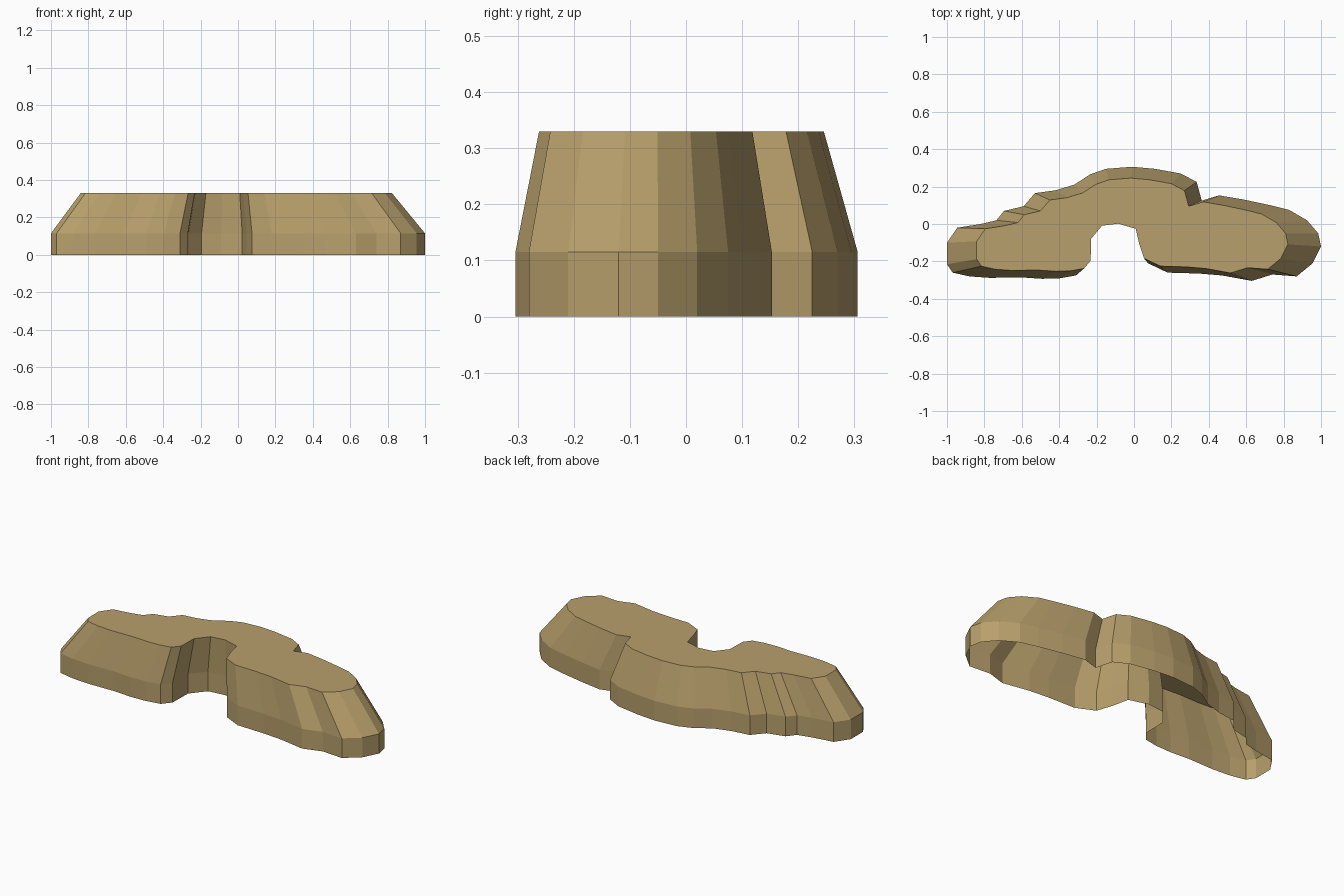
import bpy, bmesh

# Footprint of the mound, clockwise seen from above, starting at the left end
outline = [
    # back edge, left to right
    (-1.00, -0.10), (-0.945, -0.02), (-0.82, 0.00), (-0.735, 0.02), (-0.695, 0.07),
    (-0.59, 0.095), (-0.53, 0.165), (-0.42, 0.18), (-0.32, 0.21), (-0.235, 0.265),
    (-0.15, 0.295), (-0.01, 0.306), (0.11, 0.295), (0.25, 0.27), (0.335, 0.225),
    (0.362, 0.125), (0.455, 0.153), (0.59, 0.13), (0.73, 0.10), (0.83, 0.075),
    # right end
    (0.925, 0.02), (0.985, -0.05), (1.00, -0.12), (0.955, -0.21), (0.87, -0.28),
    # front edge with the inner bay, right to left
    (0.74, -0.27), (0.63, -0.304), (0.47, -0.275), (0.35, -0.265), (0.18, -0.26),
    (0.075, -0.21), (0.045, -0.12), (0.022, -0.02), (-0.09, 0.013), (-0.195, 0.00),
    (-0.265, -0.085), (-0.268, -0.225), (-0.31, -0.275), (-0.395, -0.29),
    (-0.49, -0.293), (-0.61, -0.285), (-0.77, -0.288), (-0.88, -0.28),
    (-0.97, -0.26), (-1.00, -0.215),
]
# Each level: height, scale, shift
levels = [(0.0, 1.0, 0.0), (0.115, 1.0, 0.0), (0.33, 0.832, -0.009)]

bm = bmesh.new()
rings = [[bm.verts.new((x * s + d, y * s + d, z)) for x, y in outline]
         for z, s, d in levels]

# Upright base wall and sloping upper wall; the underside stays open
n = len(outline)
for low, high in zip(rings, rings[1:]):
    for i in range(n):
        j = (i + 1) % n
        bm.faces.new((low[j], low[i], high[i], high[j]))

# Flat plateau
bm.faces.new(list(reversed(rings[-1])))

mesh = bpy.data.meshes.new("plateau_mound")
bm.to_mesh(mesh)
bm.free()
mound = bpy.data.objects.new("plateau_mound", mesh)
bpy.context.collection.objects.link(mound)

# Sandy colour
sand = bpy.data.materials.new("sand")
sand.diffuse_color = (0.48, 0.35, 0.15, 1)
mesh.materials.append(sand)
